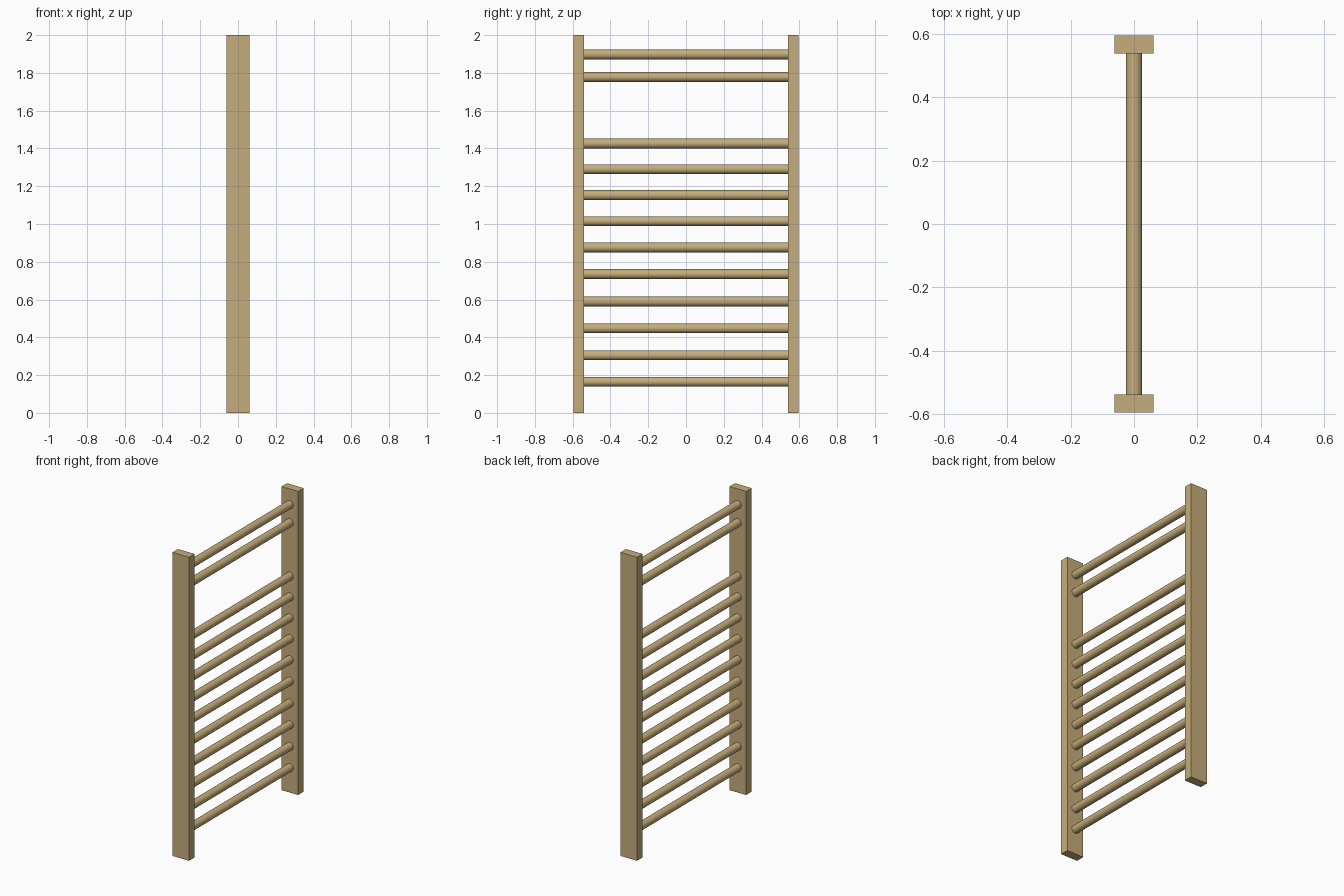
import bpy
import math

if "Cube" in bpy.data.objects:
    bpy.data.objects.remove(bpy.data.objects["Cube"])

HALF_WIDTH = 0.596      # outer half width along y
RAIL_T, RAIL_D = 0.057, 0.122
RUNG_R = 0.026
RUNG_Z = [0.165, 0.305, 0.448, 0.59, 0.735, 0.876, 1.015,
          1.153, 1.29, 1.426, 1.778, 1.898]

wood = bpy.data.materials.new("wood")
wood.diffuse_color = (0.56, 0.42, 0.20, 1)
wood.use_nodes = True
wood.node_tree.nodes["Principled BSDF"].inputs["Base Color"].default_value = wood.diffuse_color


def finish(name):
    ob = bpy.context.object
    ob.name = name
    ob.data.materials.append(wood)
    bpy.ops.object.transform_apply(location=False, rotation=True, scale=True)
    return ob


# Two upright side rails
for side, label in ((-1, "left"), (1, "right")):
    bpy.ops.mesh.primitive_cube_add(
        size=1, location=(0, side * (HALF_WIDTH - RAIL_T / 2), 1))
    bpy.context.object.scale = (RAIL_D, RAIL_T, 2)
    finish(f"side_rail_{label}")

# Round rungs, with a wider gap below the top pair
for i, z in enumerate(RUNG_Z, 1):
    bpy.ops.mesh.primitive_cylinder_add(
        vertices=32, radius=RUNG_R, depth=2 * (HALF_WIDTH - RAIL_T) + 0.004,
        location=(0, 0, z), rotation=(math.pi / 2, 0, 0))
    finish(f"rung_{i:02d}")
    bpy.ops.object.shade_smooth_by_angle(angle=math.radians(30))
